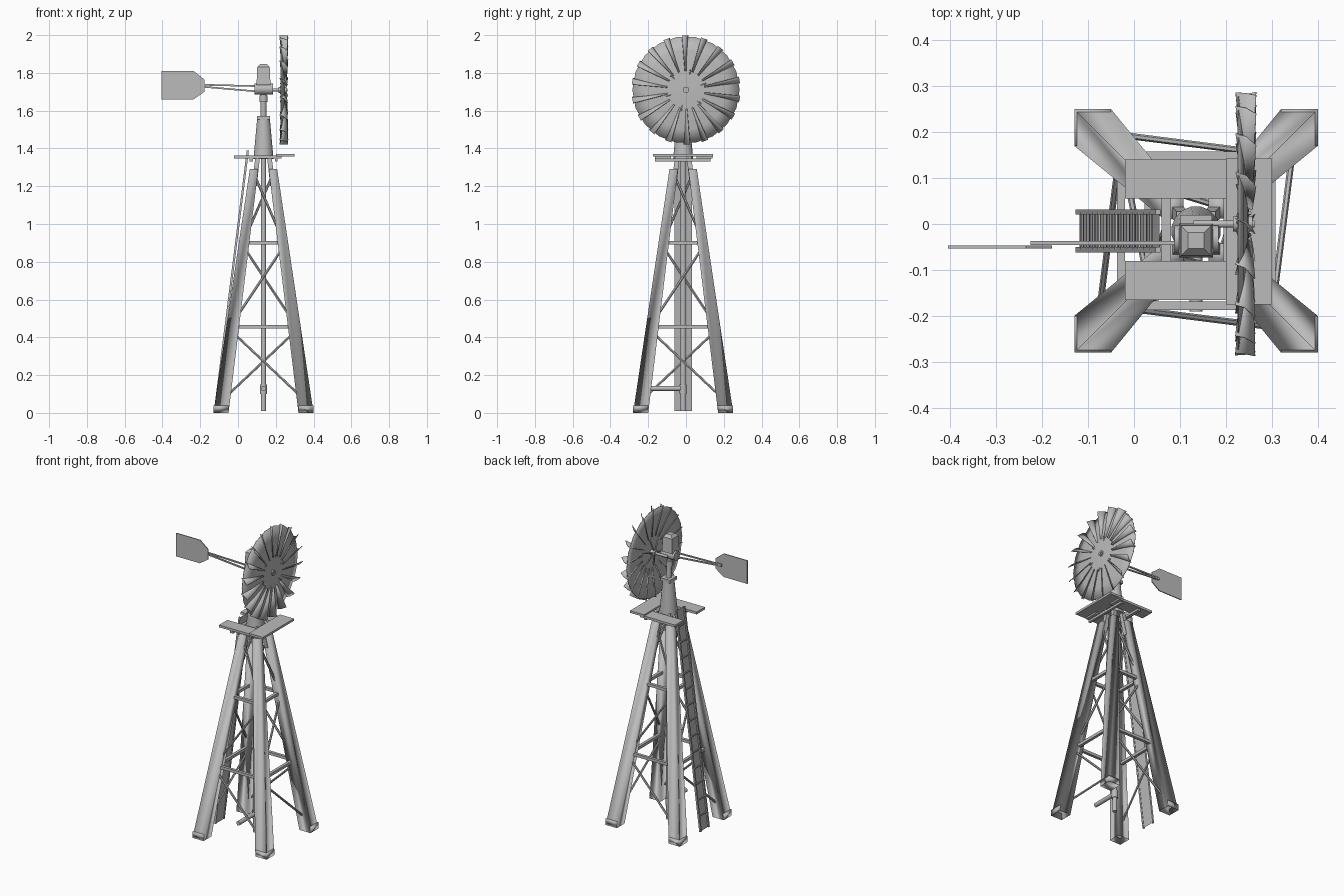
import bpy, bmesh, math
from mathutils import Vector, Matrix

cube = bpy.data.objects.get("Cube")
if cube:
    bpy.data.objects.remove(cube, do_unlink=True)

grey = bpy.data.materials.new("galvanised_grey")
grey.use_nodes = True
colour = (0.5, 0.5, 0.5, 1)
grey.diffuse_color = colour
grey.node_tree.nodes["Principled BSDF"].inputs["Base Color"].default_value = colour

CX, CY = 0.135, -0.015          # tower axis
LEG_TOP = 1.29


def finish(name, bm, smooth=None):
    """Turn a bmesh into an object; smooth is an angle in degrees."""
    bmesh.ops.recalc_face_normals(bm, faces=bm.faces)
    mesh = bpy.data.meshes.new(name)
    bm.to_mesh(mesh)
    bm.free()
    mesh.materials.append(grey)
    obj = bpy.data.objects.new(name, mesh)
    bpy.context.collection.objects.link(obj)
    if smooth:
        bpy.ops.object.select_all(action='DESELECT')
        obj.select_set(True)
        bpy.context.view_layer.objects.active = obj
        bpy.ops.object.shade_smooth_by_angle(angle=math.radians(smooth))
    return obj


def box(name, x, y, z):
    bm = bmesh.new()
    bmesh.ops.create_cube(bm, size=1)
    for v in bm.verts:
        v.co = [r[0] + (c + 0.5) * (r[1] - r[0]) for r, c in zip((x, y, z), v.co)]
    return finish(name, bm)


def rod(name, a, b, r1, r2=None, sides=8, smooth=50):
    """Straight bar between two points."""
    a, b = Vector(a), Vector(b)
    d = b - a
    bm = bmesh.new()
    bmesh.ops.create_cone(bm, cap_ends=True, segments=sides, radius1=r1,
                          radius2=r1 if r2 is None else r2, depth=d.length)
    turn = d.to_track_quat('Z', 'Y').to_matrix().to_4x4()
    spin = Matrix.Rotation(math.pi / sides, 4, 'Z')
    bm.transform(Matrix.Translation((a + b) / 2) @ turn @ spin)
    return finish(name, bm, smooth)


def prism(name, a, b, w1, w2, smooth=None, hollow=False):
    """Tapered square post with level ends."""
    bm = bmesh.new()
    rings = []
    for p, w in ((a, w1), (b, w2)):
        rings.append([bm.verts.new((p[0] + sx * w / 2, p[1] + sy * w / 2, p[2]))
                      for sx, sy in ((-1, -1), (1, -1), (1, 1), (-1, 1))])
    for i in range(4):
        j = (i + 1) % 4
        bm.faces.new((rings[0][i], rings[0][j], rings[1][j], rings[1][i]))
    foot = bm.faces.new(rings[0])
    bm.faces.new(rings[1])
    if hollow:
        bmesh.ops.inset_individual(bm, faces=[foot], thickness=0.012)
        for v in foot.verts:
            v.co.z += 0.04
    return finish(name, bm, smooth)


def plate(name, points, y, thick):
    """Flat outline in x, z, extruded along y."""
    bm = bmesh.new()
    face = bm.faces.new([bm.verts.new((px, y - thick / 2, pz)) for px, pz in points])
    new = bmesh.ops.extrude_face_region(bm, geom=[face])["geom"]
    bmesh.ops.translate(bm, vec=(0, thick, 0),
                        verts=[v for v in new if isinstance(v, bmesh.types.BMVert)])
    return finish(name, bm)


def spread(z):
    return 0.225 - 0.175 * z / LEG_TOP


def corner(i, z):
    sx, sy = ((-1, -1), (1, -1), (1, 1), (-1, 1))[i % 4]
    return (CX + sx * spread(z), CY + sy * spread(z), z)


# Tower legs, girts and one zigzag brace chain per side
for i in range(4):
    prism(f"tower_leg_{i}", corner(i, 0), corner(i, LEG_TOP), 0.08, 0.045, 180, True)
    x, y, z = corner(i, LEG_TOP)
    prism(f"top_post_{i}", (x, y, 1.2), (CX + (x - CX) * 0.6, CY + (y - CY) * 0.6, 1.36),
          0.028, 0.024)
    for z in (0.455, 0.90):
        rod(f"girt_{i}", corner(i, z), corner(i + 1, z), 0.013, sides=4)
    for n, (lo, hi) in enumerate(((0.07, 0.43), (0.48, 0.88), (0.92, 1.27))):
        p, q = (i + 1, i) if n % 2 == 0 else (i, i + 1)
        rod(f"brace_{i}_{n}", corner(p, lo), corner(q, hi), 0.007, sides=6)

# Pump pipe and outlet
rod("pump_pipe", (CX, CY, 0.01), (CX, CY, 1.4), 0.014, sides=12)
rod("pipe_collar", (CX, CY, 0.10), (CX, CY, 0.15), 0.019, sides=12)
rod("outlet_pipe", (CX, CY, 0.13), (CX, -0.19, 0.13), 0.014, sides=10)

# Ladder with back plate, rails and rungs
foot, head = Vector((-0.122, 0, 0.01)), Vector((0.052, 0, 1.39))
bm = bmesh.new()
bm.faces.new([bm.verts.new(p + Vector((0.003, y, 0))) for p, y in
              ((foot, -0.055), (foot, 0.025), (head, 0.025), (head, -0.055))])
finish("ladder_back", bm)
for y in (-0.056, 0.026):
    side = Vector((0, y, 0))
    rod("ladder_rail", foot + side, head + side, 0.008, sides=4)
for k in range(1, 14):
    p = foot.lerp(head, k / 14) - Vector((0.003, 0, 0))
    rod("ladder_rung", p + Vector((0, -0.056, 0)), p + Vector((0, 0.026, 0)), 0.004, sides=6)

# Service platform
box("front_board", (-0.02, 0.23), (-0.165, -0.08), (1.347, 1.362))
box("back_board", (-0.02, 0.23), (0.055, 0.14), (1.347, 1.362))
box("wheel_side_board", (0.20, 0.30), (-0.175, 0.143), (1.357, 1.371))
box("platform_bearer", (0.195, 0.21), (-0.165, 0.13), (1.332, 1.346))
box("platform_bearer_rear", (0.06, 0.08), (-0.165, 0.13), (1.332, 1.346))

# Tapered cap and turning neck
rod("tower_cap", (CX, CY, 1.345), (CX, CY, 1.56), 0.054, 0.034, 16)
prism("cap_collar", (CX, CY, 1.553), (CX, CY, 1.573), 0.07, 0.07)
rod("neck", (CX, CY, 1.56), (CX, -0.025, 1.69), 0.016, sides=12)
rod("neck_collar", (CX, -0.025, 1.645), (CX, -0.025, 1.68), 0.022, sides=12)

# Gear case and hood
rod("gear_case", (0.088, -0.033, 1.715), (0.184, -0.033, 1.715), 0.031, sides=12)
prism("hood", (CX, -0.036, 1.735), (CX, -0.036, 1.83), 0.074, 0.066)
prism("hood_roof", (CX, -0.036, 1.83), (CX, -0.036, 1.847), 0.066, 0.035)
rod("wheel_shaft", (0.13, 0, 1.71), (0.262, 0, 1.71), 0.008, sides=10)
rod("wheel_hub", (0.215, 0, 1.71), (0.258, 0, 1.71), 0.017, sides=12)

# Dished wheel
BLADES, WZ = 18, 1.71
bm = bmesh.new()
rows = []
for x, r in ((0.25, 0.02), (0.247, 0.12), (0.239, 0.21), (0.228, 0.284)):
    rows.append([bm.verts.new((x, r * math.cos(k * math.tau / BLADES),
                               WZ + r * math.sin(k * math.tau / BLADES)))
                 for k in range(BLADES)])
for inner, outer in zip(rows, rows[1:]):
    for k in range(BLADES):
        j = (k + 1) % BLADES
        bm.faces.new((inner[k], outer[k], outer[j], inner[j]))
bm.faces.new(rows[0])
dish = finish("wheel_dish", bm, 60)
shell = dish.modifiers.new("thickness", 'SOLIDIFY')
shell.thickness = 0.003

# Curved pitched blades standing through the dish
bm = bmesh.new()
for k in range(BLADES):
    ang = (k + 0.5) * math.tau / BLADES
    out = Vector((0, math.cos(ang), math.sin(ang)))
    tan = Vector((0, -math.sin(ang), math.cos(ang)))
    grid = []
    for r, x0, x1, w in ((0.10, 0.240, 0.256, 0.008), (0.288, 0.221, 0.264, 0.034)):
        row = []
        for s in (0, 0.5, 1):
            p = Vector((x0 + (x1 - x0) * s, 0, WZ)) + out * r
            row.append(bm.verts.new(p + tan * w * (s * s - 0.4)))
        grid.append(row)
    for s in range(2):
        bm.faces.new((grid[0][s], grid[0][s + 1], grid[1][s + 1], grid[1][s]))
blades = finish("wheel_blades", bm, 60)
blades.modifiers.new("thickness", 'SOLIDIFY').thickness = 0.003

# Wheel spokes
for k in range(6):
    ang = k * math.tau / 6 + 0.3
    rod(f"spoke_{k}", (0.222, 0, WZ),
        (0.252, 0.11 * math.cos(ang), WZ + 0.11 * math.sin(ang)), 0.004, sides=6)

# Tail vane and its two arms
plate("tail_vane", [(-0.405, 1.66), (-0.235, 1.66), (-0.178, 1.70), (-0.178, 1.765),
                    (-0.235, 1.81), (-0.405, 1.81)], -0.05, 0.006)
rod("upper_tail_arm", (-0.225, -0.041, 1.738), (0.10, -0.041, 1.730), 0.006, sides=4)
rod("lower_tail_arm", (-0.225, -0.041, 1.730), (0.10, -0.041, 1.702), 0.006, sides=4)
